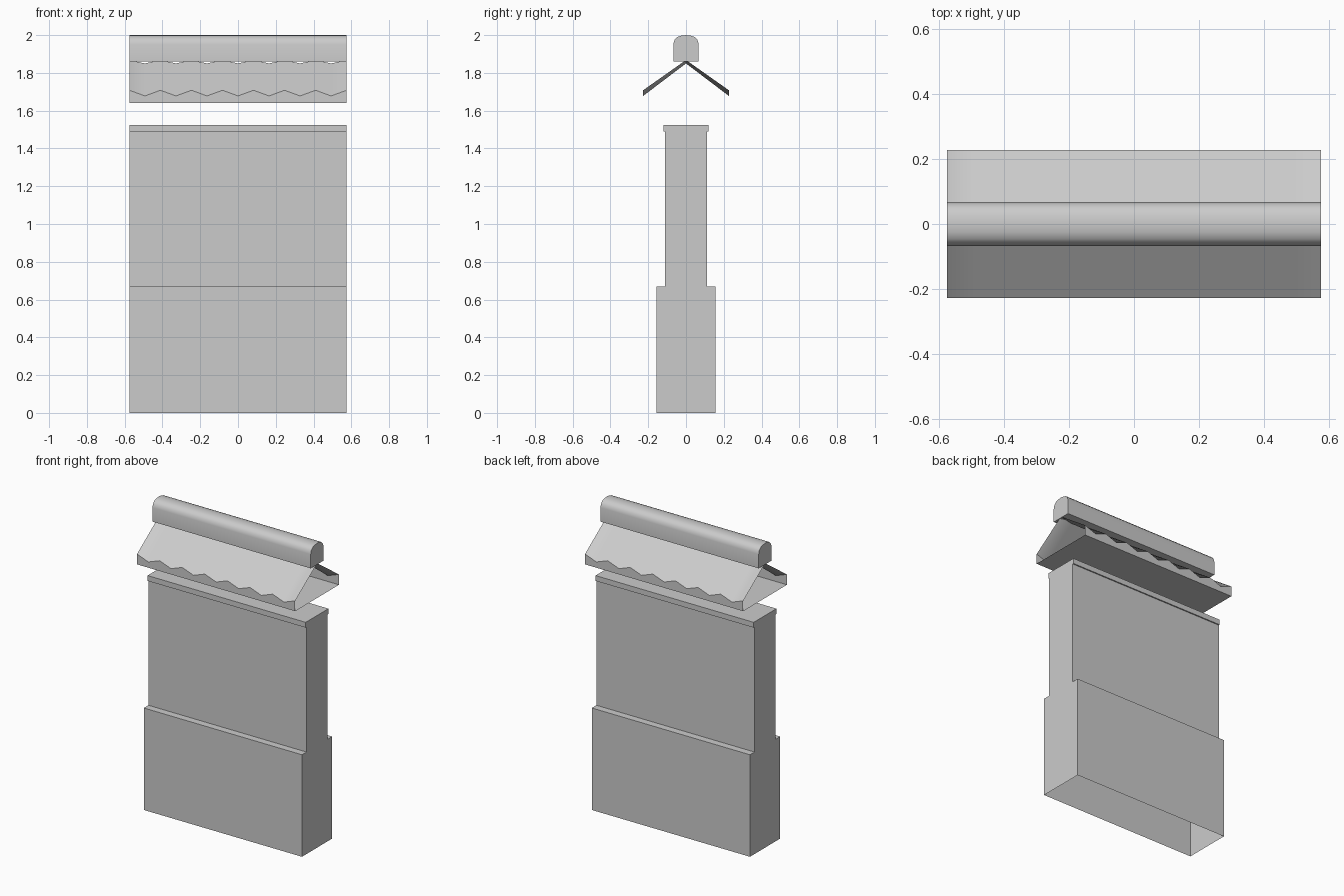
import bpy, bmesh, math

if "Cube" in bpy.data.objects:
    bpy.data.objects.remove(bpy.data.objects["Cube"])

HALF = 0.575      # half length along x
WAVES = 7         # tile ripples along the roof


def finish(name, bm, smooth=None):
    bmesh.ops.recalc_face_normals(bm, faces=bm.faces)
    me = bpy.data.meshes.new(name)
    bm.to_mesh(me)
    bm.free()
    ob = bpy.data.objects.new(name, me)
    bpy.context.collection.objects.link(ob)
    if smooth:
        bpy.ops.object.select_all(action='DESELECT')
        ob.select_set(True)
        bpy.context.view_layer.objects.active = ob
        bpy.ops.object.shade_smooth_by_angle(angle=math.radians(smooth))
    return ob


def loft(profile_at, xs, caps=True):
    """Skin a closed (y, z) profile along x; optionally cap both ends."""
    bm = bmesh.new()
    rings = [[bm.verts.new((x, y, z)) for y, z in profile_at(x)] for x in xs]
    n = len(rings[0])
    for a, b in zip(rings, rings[1:]):
        for i in range(n):
            j = (i + 1) % n
            bm.faces.new((a[i], a[j], b[j], b[i]))
    if caps:
        bm.faces.new(rings[0])
        bm.faces.new(rings[-1])
    return bm


def mirrored(half):
    """Right half profile listed bottom to top, mirrored into a full loop."""
    return half + [(-y, z) for y, z in reversed(half) if y > 0]


# Stepped wall with plinth and top lip, a shell open underneath
wall_profile = mirrored([(0.157, 0), (0.157, 0.67), (0.11, 0.67),
                         (0.11, 1.49), (0.118, 1.49), (0.118, 1.525)])
bm = loft(lambda x: wall_profile, (-HALF, HALF))
bmesh.ops.recalc_face_normals(bm, faces=bm.faces)
bottom = [f for f in bm.faces if all(v.co.z < 0.001 for v in f.verts)]
bmesh.ops.delete(bm, geom=bottom, context='FACES_ONLY')
finish("wall", bm)


# Rippled roof with straight fascia and flat soffit, open at the ends
def roof_profile(x):
    lift = 0.015 * math.cos(math.pi * WAVES * (x + HALF) / HALF)
    return mirrored([(0.227, 1.64), (0.227, 1.693 + lift), (0, 1.859 + lift * 0.6)])


steps = WAVES * 2
xs = [-HALF + 2 * HALF * i / steps for i in range(steps + 1)]
finish("tiled_roof", loft(roof_profile, xs, caps=False), smooth=45)

# Rounded ridge beam
ridge_profile = mirrored([(0.067, 1.86), (0.067, 1.952), (0.061, 1.974),
                          (0.046, 1.990), (0.025, 1.997), (0, 2.0)])
finish("roof_ridge", loft(lambda x: ridge_profile, (-HALF, HALF)), smooth=40)
